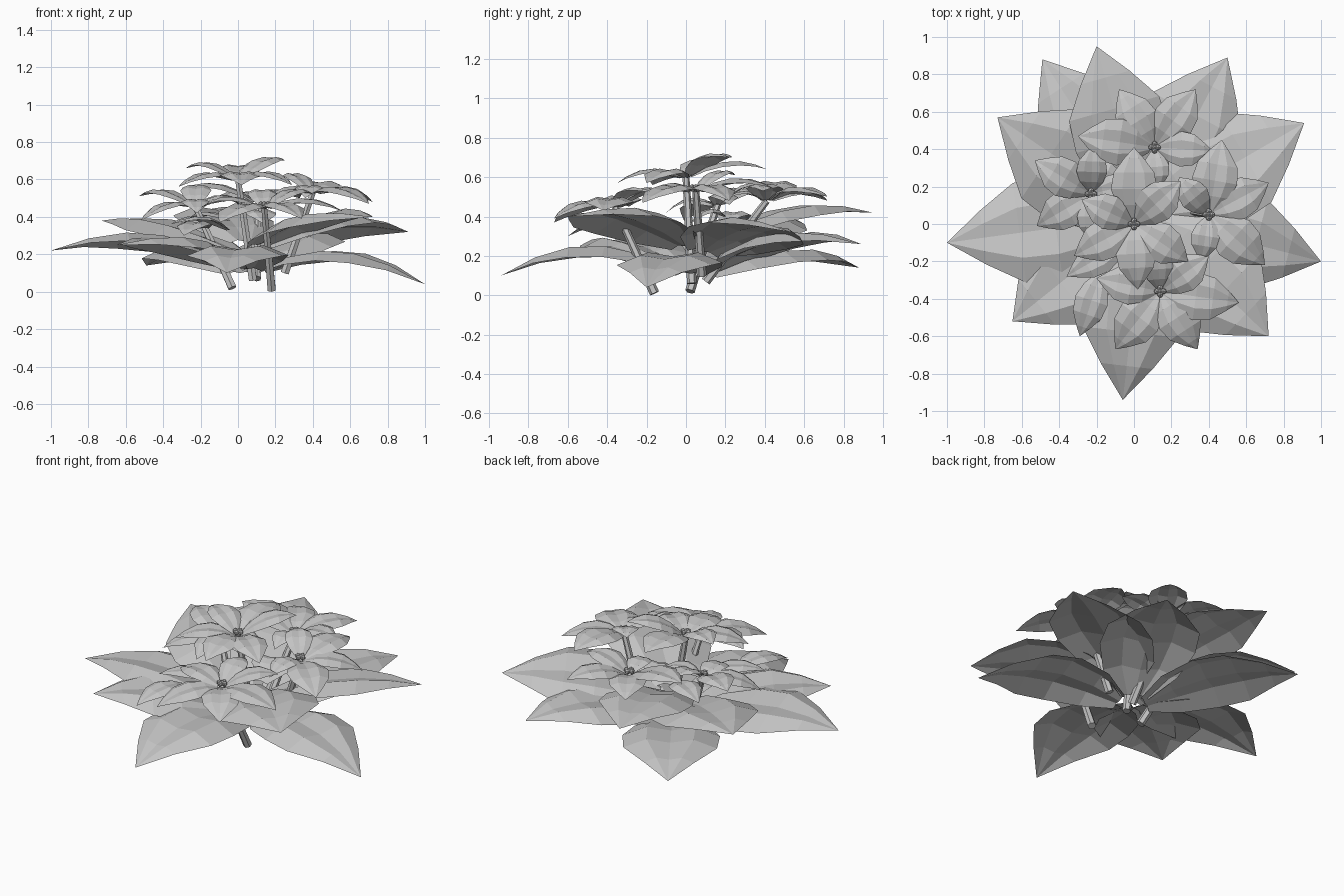
import bpy
import bmesh
from mathutils import Vector

if "Cube" in bpy.data.objects:
    bpy.data.objects.remove(bpy.data.objects["Cube"], do_unlink=True)

grey = bpy.data.materials.new("plain grey")
grey.use_nodes = True
colour = (0.55, 0.55, 0.55, 1)
grey.diffuse_color = colour
grey.node_tree.nodes["Principled BSDF"].inputs["Base Color"].default_value = colour

# Blade outlines (distance along, half width) and cross-section (side, lift)
LEAF_OUTLINE = [(0, .3), (.18, .78), (.4, 1), (.6, .96), (.8, .52)]
PETAL_OUTLINE = [(0, .25), (.2, .75), (.42, 1), (.65, .88), (.85, .42)]
SECTION = [(-1, -.06), (-.5, .04), (0, 0), (.5, .04), (1, -.06)]


def finish(bm, name):
    mesh = bpy.data.meshes.new(name)
    bm.to_mesh(mesh)
    bm.free()
    mesh.materials.append(grey)
    obj = bpy.data.objects.new(name, mesh)
    bpy.context.collection.objects.link(obj)
    return obj


def add_blade(bm, outline, base, tip, width, arch, roll=0):
    """Arched, folded blade that narrows to a point at the tip."""
    along = tip - base
    side = Vector((-along.y, along.x, 0)).normalized()
    side.z = roll
    rows = []
    for t, w in outline:
        middle = base + along * t + Vector((0, 0, 4 * arch * t * (1 - t)))
        half = w * width / 2
        rows.append([bm.verts.new(middle + side * s * half + Vector((0, 0, lift * 2 * half)))
                     for s, lift in SECTION])
    for near, far in zip(rows, rows[1:]):
        for i in range(len(SECTION) - 1):
            bm.faces.new((near[i + 1], near[i], far[i], far[i + 1]))
    point = bm.verts.new(tip)
    for a, b in zip(rows[-1], rows[-1][1:]):
        bm.faces.new((b, a, point))


def add_rod(bm, start, end, radius):
    """Six-sided tapered rod between two points."""
    axis = end - start
    made = bmesh.ops.create_cone(bm, cap_ends=True, segments=6, radius1=radius,
                                 radius2=radius * .7, depth=axis.length)
    turn = Vector((0, 0, 1)).rotation_difference(axis)
    for v in made["verts"]:
        v.co = turn @ v.co + (start + end) / 2


# Large lower leaves: tip, height of the base, width, arch, roll
LEAVES = [
    ((1, -.2, .04), .11, .52, .12, 0),
    ((.91, .54, .32), .22, .58, .07, -.2),
    ((.5, .89, .26), .12, .56, .1, 0),
    ((-.2, .95, .42), .27, .52, .08, 0),
    ((-.49, .88, .14), .1, .56, .09, 0),
    ((-.73, .57, .38), .22, .6, .05, 0),
    ((-1, -.1, .22), .14, .56, .1, .08),
    ((-.65, -.52, .25), .13, .6, .07, 0),
    ((-.06, -.94, .1), .12, .54, .12, 0),
    ((.72, -.6, .4), .25, .6, .07, .1),
]
for n, (tip, height, width, arch, roll) in enumerate(LEAVES):
    tip = Vector(tip)
    base = Vector((tip.x * .08 + .05, tip.y * .08 + .04, height))
    bm = bmesh.new()
    add_blade(bm, LEAF_OUTLINE, base, tip, width, arch, roll)
    finish(bm, f"large_leaf_{n + 1}")

# Flower heads: centre, foot of the stem, petal tips
FLOWERS = [
    ("top", (0, 0, .6), (.08, .03, .06),
     [(0, .41, .64), (.25, .23, .7), (.29, -.2, .57), (.02, -.35, .57),
      (-.32, -.17, .56), (-.28, .13, .66)]),
    ("back", (.11, .41, .48), (.1, .1, .07),
     [(-.08, .72, .48), (.33, .72, .5), (.42, .39, .53), (.13, .18, .47), (-.3, .47, .55)]),
    ("right", (-.23, .16, .46), (-.03, .02, .02),
     [(-.53, .34, .51), (-.22, .42, .55), (.02, .22, .46), (-.22, -.1, .42), (-.52, -.01, .38)]),
    ("left", (.4, .05, .53), (.25, .08, .1),
     [(.47, .45, .54), (.72, .22, .48), (.7, -.22, .47), (.36, -.2, .5), (.24, .25, .61)]),
    ("front", (.14, -.36, .45), (.18, -.16, .01),
     [(-.2, -.29, .45), (-.1, -.67, .37), (.34, -.67, .39), (.56, -.42, .43),
      (.4, -.17, .52), (.12, -.1, .52)]),
]
for name, centre, foot, tips in FLOWERS:
    centre, foot = Vector(centre), Vector(foot)
    bm = bmesh.new()
    for tip in map(Vector, tips):
        start = centre.lerp(tip, .06)
        add_blade(bm, PETAL_OUTLINE, start, tip, (tip - centre).length * .6, .05)
    finish(bm, f"{name}_flower_petals")

    # Stem
    bm = bmesh.new()
    add_rod(bm, foot, centre, .025)
    finish(bm, f"{name}_stem")

    # Cluster of buds in the middle of the flower
    bm = bmesh.new()
    for dx, dy in [(0, 0), (1, 0), (-1, 0), (0, 1), (0, -1)]:
        made = bmesh.ops.create_icosphere(bm, subdivisions=1, radius=.017)
        spot = centre + Vector((dx, dy, 1)) * .018
        bmesh.ops.translate(bm, verts=made["verts"], vec=spot)
    finish(bm, f"{name}_flower_buds")

# Small bracts under the flower heads
BRACTS = [((-.18, -.27, .34), (-.29, -.6, .3)), ((-.05, -.1, .33), (-.36, -.28, .36)),
          ((.1, .2, .4), (.14, .02, .36)), ((-.05, .2, .38), (-.3, .3, .36))]
bm = bmesh.new()
for base, tip in BRACTS:
    add_blade(bm, PETAL_OUTLINE, Vector(base), Vector(tip), .18, .05)
finish(bm, "small_bracts")
